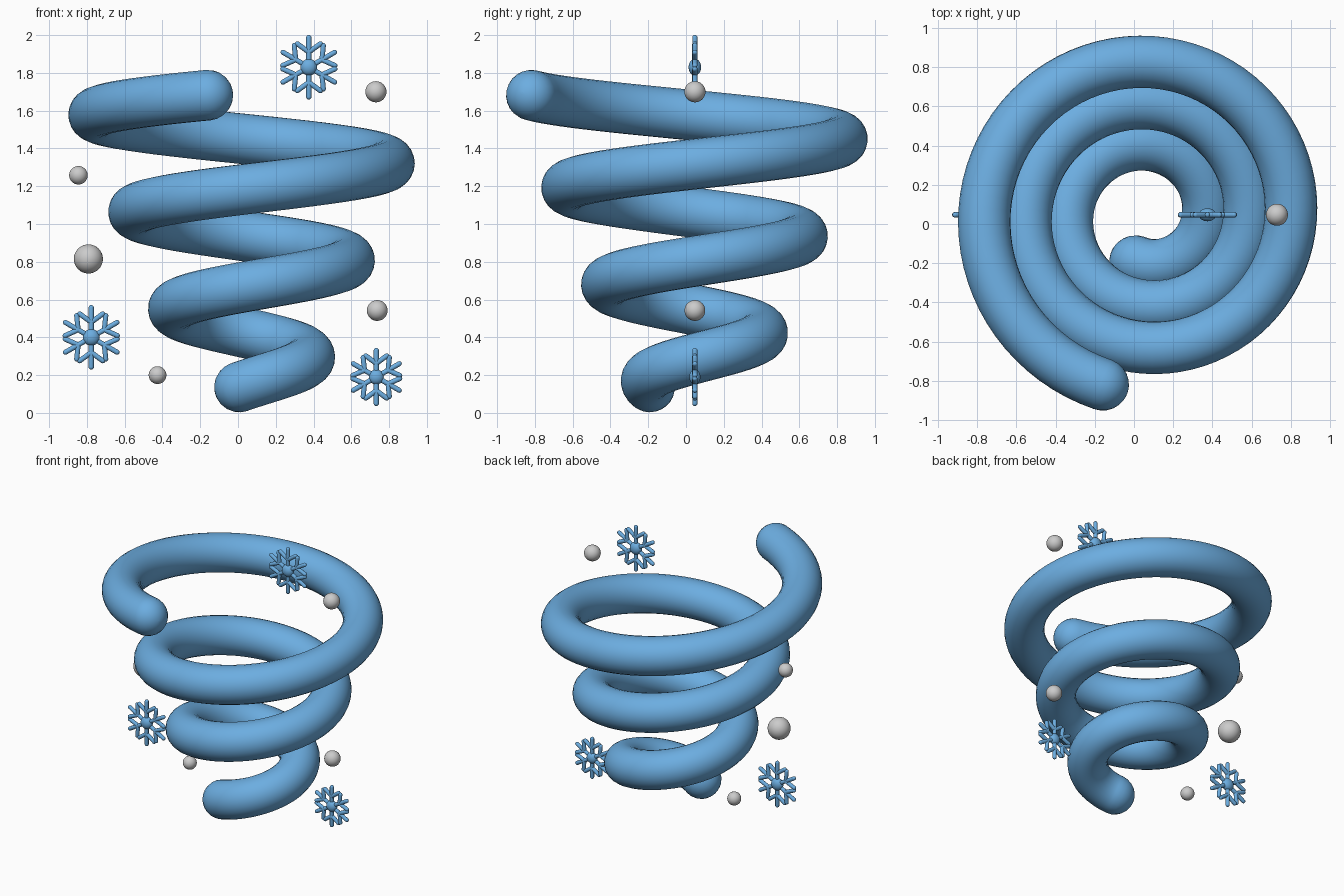
import bpy
from math import sin, cos, pi, radians
from mathutils import Vector, Matrix

if "Cube" in bpy.data.objects:
    bpy.data.objects.remove(bpy.data.objects["Cube"])

blue = bpy.data.materials.new("ice_blue")
blue.diffuse_color = (0.15, 0.42, 0.75, 1)
blue.use_nodes = True
blue.node_tree.nodes["Principled BSDF"].inputs["Base Color"].default_value = blue.diffuse_color

PLANE_Y = 0.047   # floating pieces share one plane


def to_mesh(obj):
    bpy.ops.object.select_all(action='DESELECT')
    obj.select_set(True)
    bpy.context.view_layer.objects.active = obj
    bpy.ops.object.convert(target='MESH')
    bpy.ops.object.shade_smooth_by_angle(angle=radians(50))


def tube(name, paths, radius, resolution):
    """Sweep polylines with hemispherical ends (ends taper by point radius)."""
    cu = bpy.data.curves.new(name, 'CURVE')
    cu.dimensions = '3D'
    cu.bevel_depth = radius
    cu.bevel_resolution = resolution
    cu.use_fill_caps = True
    caps = [radians(a) for a in (15, 30, 45, 60, 72, 82, 88)]
    for pts in paths:
        d0 = (pts[0] - pts[1]).normalized()
        d1 = (pts[-1] - pts[-2]).normalized()
        full = [(pts[0] + d0 * radius * sin(a), cos(a)) for a in reversed(caps)]
        full += [(p, 1.0) for p in pts]
        full += [(pts[-1] + d1 * radius * sin(a), cos(a)) for a in caps]
        sp = cu.splines.new('POLY')
        sp.points.add(len(full) - 1)
        for q, (p, r) in zip(sp.points, full):
            q.co = (*p, 1)
            q.radius = r
        sp.use_smooth = True
    obj = bpy.data.objects.new(name, cu)
    bpy.context.collection.objects.link(obj)
    cu.materials.append(blue)
    to_mesh(obj)
    return obj


def ball(name, loc, r, mat=None, scale=(1, 1, 1)):
    bpy.ops.mesh.primitive_uv_sphere_add(segments=32, ring_count=16, radius=r, location=loc)
    o = bpy.context.object
    o.name = name
    o.scale = scale
    if mat:
        o.data.materials.append(mat)
    bpy.ops.object.shade_smooth()
    return o


# Widening three-turn coil
def coil_point(t):
    ang = radians(-105) + 2 * pi * t
    r = 0.245 + 0.2115 * t + 0.015 * max(0, (t - 2.8) / 0.2) ** 2
    return Vector((0.0715 + r * cos(ang), 0.045 + r * sin(ang), 0.137 + 0.515 * t))


tube("coil", [[coil_point(3 * i / 240) for i in range(241)]], 0.134, 10)


# Snowflakes: six forked arms around a hub
def snowflake(name, x, z, size):
    c = Vector((x, PLANE_Y, z))
    paths = []
    for k in range(6):
        turn = Matrix.Rotation(k * pi / 3, 3, 'Y')
        fork = Vector((0, 0, 0.47 * size))
        paths.append([c, c + turn @ Vector((0, 0, size - 0.013))])
        for side in (-1, 1):
            a = radians(54) * side
            tip = fork + Vector((sin(a), 0, cos(a))) * 0.44 * size
            paths.append([c + turn @ fork, c + turn @ tip])
    tube(name + "_arms", paths, 0.014, 3)
    ball(name + "_hub", c, size * 0.26, blue, (1, 0.75, 1))


snowflake("snowflake_top", 0.375, 1.83, 0.17)
snowflake("snowflake_left", -0.777, 0.40, 0.17)
snowflake("snowflake_right", 0.732, 0.19, 0.153)

# Grey hail balls
for i, (x, z, r) in enumerate([(0.73, 1.70, 0.056), (-0.845, 1.258, 0.049),
                               (-0.792, 0.815, 0.077), (-0.426, 0.20, 0.047),
                               (0.737, 0.542, 0.055)]):
    ball(f"hail_ball_{i + 1}", (x, PLANE_Y, z), r)
